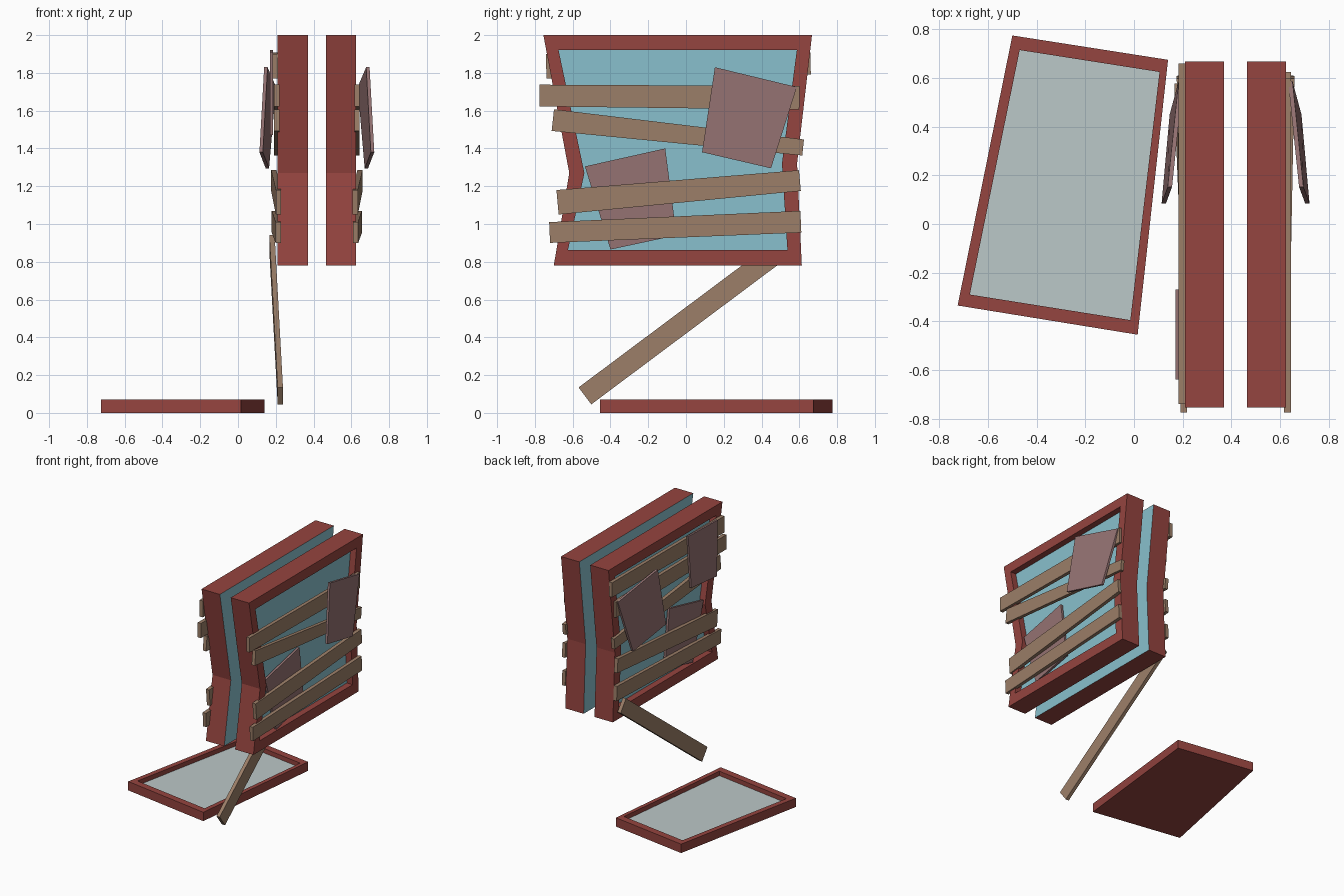
import bpy, bmesh
from mathutils import Vector

cube = bpy.data.objects.get("Cube")
if cube:
    bpy.data.objects.remove(cube, do_unlink=True)


def material(name, rgb):
    m = bpy.data.materials.new(name)
    m.use_nodes = True
    m.diffuse_color = (*rgb, 1)
    m.node_tree.nodes["Principled BSDF"].inputs["Base Color"].default_value = (*rgb, 1)
    return m


RED = material("red_paint", (0.30, 0.058, 0.050))
BLUE = material("blue_glass", (0.25, 0.53, 0.61))
GREY = material("grey_glass", (0.50, 0.58, 0.58))
WOOD = material("tan_wood", (0.33, 0.21, 0.138))
DARK = material("mauve_board", (0.30, 0.17, 0.17))


def finish(bm, name, mats):
    bmesh.ops.recalc_face_normals(bm, faces=bm.faces)
    mesh = bpy.data.meshes.new(name)
    bm.to_mesh(mesh)
    bm.free()
    for m in mats:
        mesh.materials.append(m)
    obj = bpy.data.objects.new(name, mesh)
    bpy.context.collection.objects.link(obj)
    return obj


def panel(name, outer, inner, place, back, front, recess, mats, back_mat):
    """Framed panel: solid rim around a pane sunk below the front face."""
    bm = bmesh.new()
    rings = [[bm.verts.new(place(p, d)) for p in loop] for loop, d in
             ((outer, back), (outer, front), (inner, front), (inner, front - recess))]
    n = len(outer)
    for a, b in zip(rings, rings[1:]):
        for i in range(n):
            j = (i + 1) % n
            bm.faces.new((a[i], a[j], b[j], b[i]))
    bm.faces.new(rings[0]).material_index = back_mat
    bm.faces.new(rings[-1]).material_index = 1
    finish(bm, name, mats)


def slab(name, corners, thickness, mat):
    """Flat board: four corners given thickness along x, about its middle."""
    bm = bmesh.new()
    half = Vector((thickness / 2, 0, 0))
    a = [bm.verts.new(Vector(c) - half) for c in corners]
    b = [bm.verts.new(Vector(c) + half) for c in corners]
    bm.faces.new(a)
    bm.faces.new(b)
    for i in range(4):
        j = (i + 1) % 4
        bm.faces.new((a[i], a[j], b[j], b[i]))
    finish(bm, name, [mat])


def plank(name, p, q, w0=0.115, w1=0.115):
    """Plank between two end centres, with a width at each end."""
    p, q = Vector(p), Vector(q)
    d = q - p
    side = Vector((0, -d.z, d.y)).normalized() / 2
    slab(name, (p - side * w0, q - side * w1, q + side * w1, p + side * w0), 0.028, WOOD)


# Pinched window outline as (y, z)
OUTER = [(-.755, 2), (.667, 2), (.588, 1.32), (.613, .78), (-.70, .78), (-.618, 1.27)]
INNER = [(-.675, 1.922), (.587, 1.922), (.508, 1.32), (.537, .862), (-.625, .862), (-.538, 1.27)]
CENTRE = 0.4175

# Boards as (offset from the centre, y, z)
PLANKS = [((.213, -.775, 1.68), (.213, .60, 1.668), .115, .125),
          ((.213, -.705, 1.55), (.213, .62, 1.405), .115, .085),
          ((.203, -.68, 1.115), (.228, .603, 1.23), .13, .11),
          ((.205, -.722, .955), (.225, .608, 1.012), .11, .115)]
TILTED = [(.27, .153, 1.83), (.225, .587, 1.725), (.262, .45, 1.295), (.295, .085, 1.38)]
LOW = [(.188, -.535, 1.305), (.188, -.11, 1.40), (.188, -.05, .94), (.188, -.40, .865)]

# The two boarded windows, mirrored about their shared centre
for side, s in (("left", 1), ("right", -1)):
    def out(v, s=s):
        return (CENTRE + s * v[0], v[1], v[2])
    panel(side + "_window", OUTER, INNER, lambda p, d: out((d, *p)),
          0.0475, 0.2075, 0.05, [RED, BLUE], 1)
    for i, (p, q, w0, w1) in enumerate(PLANKS):
        plank(f"{side}_plank_{i + 1}", out(p), out(q), w0, w1)
    slab(side + "_tilted_board", [out(c) for c in TILTED], 0.018, DARK)
    slab(side + "_low_board", [out(c) for c in LOW], 0.018, DARK)

# Extra plank and board on the right window
plank("right_top_plank", (.197, -.74, 1.835), (.197, .66, 1.85), .13)
slab("right_top_board", [(.178, -.27, 1.92), (.178, -.64, 1.91),
                         (.178, -.63, 1.47), (.178, -.31, 1.50)], 0.015, DARK)

# Fallen plank leaning on the right window
plank("fallen_plank", (.224, -.535, .09), (.18, .545, .897), .112, .112)

# Loose sash lying on the ground
panel("loose_sash",
      [(-.50, .775), (.14, .675), (.015, -.455), (-.725, -.335)],
      [(-.47, .715), (.105, .625), (-.015, -.395), (-.675, -.29)],
      lambda p, d: (*p, d), 0, 0.07, 0.035, [RED, GREY], 0)
